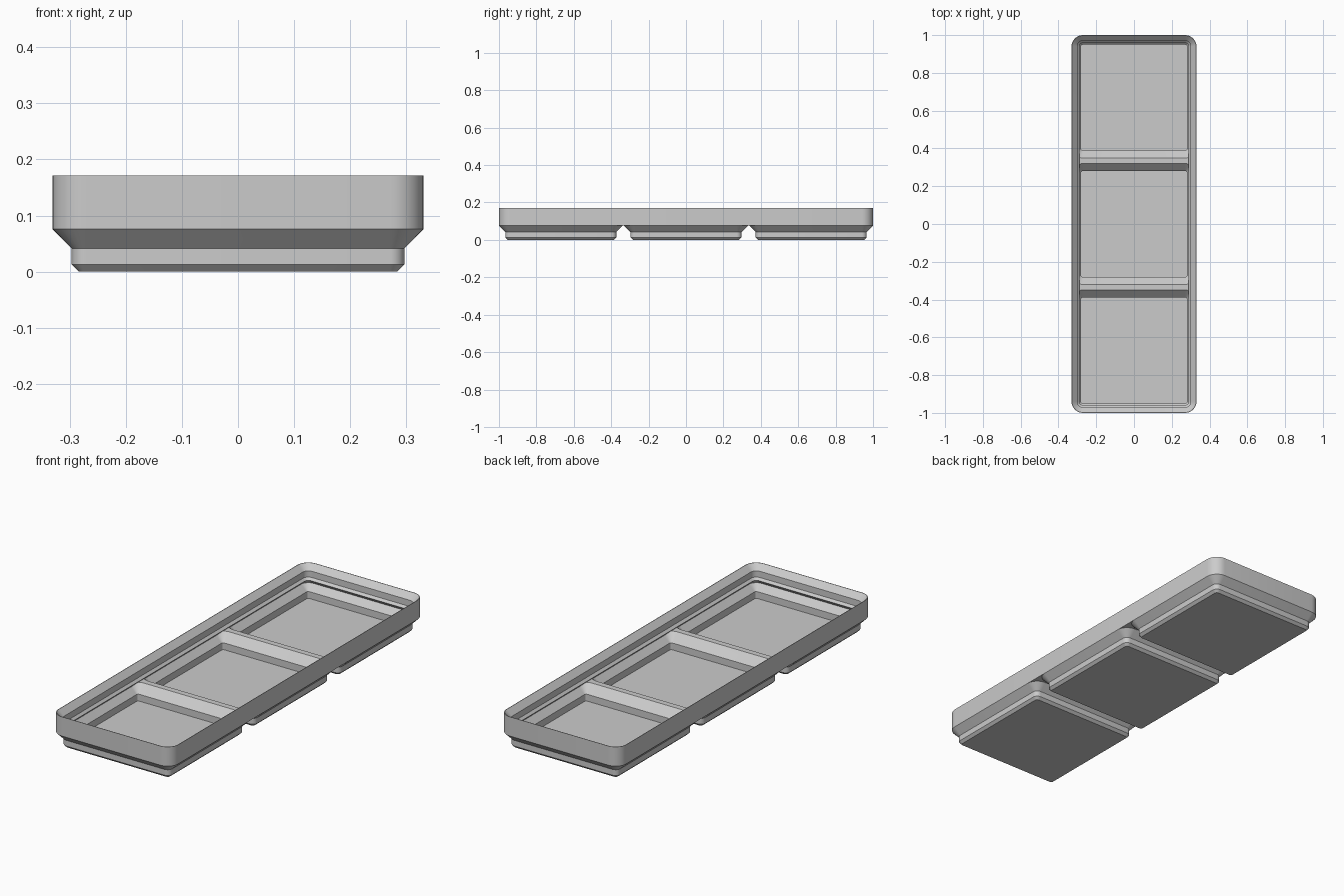
import bpy, bmesh, math

if "Cube" in bpy.data.objects:
    bpy.data.objects.remove(bpy.data.objects["Cube"])

HALF_X, HALF_Y, CORNER = 0.3307, 1.0, 0.0598
PITCH = 0.6693
BODY_Z, TOP_Z, RIDGE_Z = 0.0757, 0.1713, 0.09

grey = bpy.data.materials.new("plain grey")
grey.use_nodes = True
colour = (0.6, 0.6, 0.6, 1)
grey.diffuse_color = colour
grey.node_tree.nodes["Principled BSDF"].inputs["Base Color"].default_value = colour


def outline(bm, hx, hy, inset, z, cy, steps=8):
    """Ring of vertices along an inset rounded rectangle."""
    r = max(CORNER - inset, 0.004)
    hx, hy = hx - inset - r, hy - inset - r
    ring = []
    for q, (sx, sy) in enumerate([(1, 1), (-1, 1), (-1, -1), (1, -1)]):
        for i in range(steps + 1):
            a = (q + i / steps) * math.pi / 2
            ring.append(bm.verts.new((sx * hx + r * math.cos(a),
                                      cy + sy * hy + r * math.sin(a), z)))
    return ring


def loft(name, hx, hy, profile, cy=0, closed=False):
    """Sweep (inset, z) points around a rounded rectangle."""
    bm = bmesh.new()
    rings = [outline(bm, hx, hy, inset, z, cy) for inset, z in profile]
    pairs = list(zip(rings, rings[1:]))
    if closed:
        pairs.append((rings[-1], rings[0]))
    else:
        bm.faces.new(rings[0][::-1])
        bm.faces.new(rings[-1])
    for low, high in pairs:
        for i in range(len(low)):
            j = (i + 1) % len(low)
            bm.faces.new((low[i], low[j], high[j], high[i]))
    bmesh.ops.recalc_face_normals(bm, faces=bm.faces)
    mesh = bpy.data.meshes.new(name)
    bm.to_mesh(mesh)
    bm.free()
    mesh.materials.append(grey)
    ob = bpy.data.objects.new(name, mesh)
    bpy.context.collection.objects.link(ob)
    return ob


def activate(ob):
    bpy.ops.object.select_all(action='DESELECT')
    ob.select_set(True)
    bpy.context.view_layer.objects.active = ob


def combine(target, tool, operation):
    activate(target)
    mod = target.modifiers.new("combine", 'BOOLEAN')
    mod.operation, mod.solver, mod.object = operation, 'EXACT', tool
    bpy.ops.object.modifier_apply(modifier=mod.name)
    bpy.data.objects.remove(tool)


# Stepped feet joined by a floor slab, then hollowed cell by cell
tray = loft("compartment_tray", HALF_X, HALF_Y, [(0.004, 0.077), (0.004, RIDGE_Z)])
foot_profile = [(0.0471, 0), (0.0343, 0.0127), (0.0343, 0.0414),
                (0, BODY_Z), (0.005, BODY_Z), (0.005, 0.083)]
cell_profile = [(0.0507, 0.016), (0.0507, 0.05), (0.0107, RIDGE_Z), (0.0097, 0.091)]
for k in (-1, 0, 1):
    combine(tray, loft("foot", HALF_X, HALF_X, foot_profile, k * PITCH), 'UNION')
for k in (-1, 0, 1):
    combine(tray, loft("cell_cutter", HALF_X, HALF_X, cell_profile, k * PITCH), 'DIFFERENCE')

# Outer wall with the stepped stacking lip on its inside
rim = loft("rim_wall", HALF_X, HALF_Y,
           [(0, BODY_Z), (0, TOP_Z), (0.0025, TOP_Z), (0.0303, 0.1435),
            (0.0303, 0.1125), (0.0416, 0.1012), (0.0161, BODY_Z)], closed=True)

for ob in (tray, rim):
    activate(ob)
    bpy.ops.object.shade_smooth_by_angle(angle=math.radians(30))
